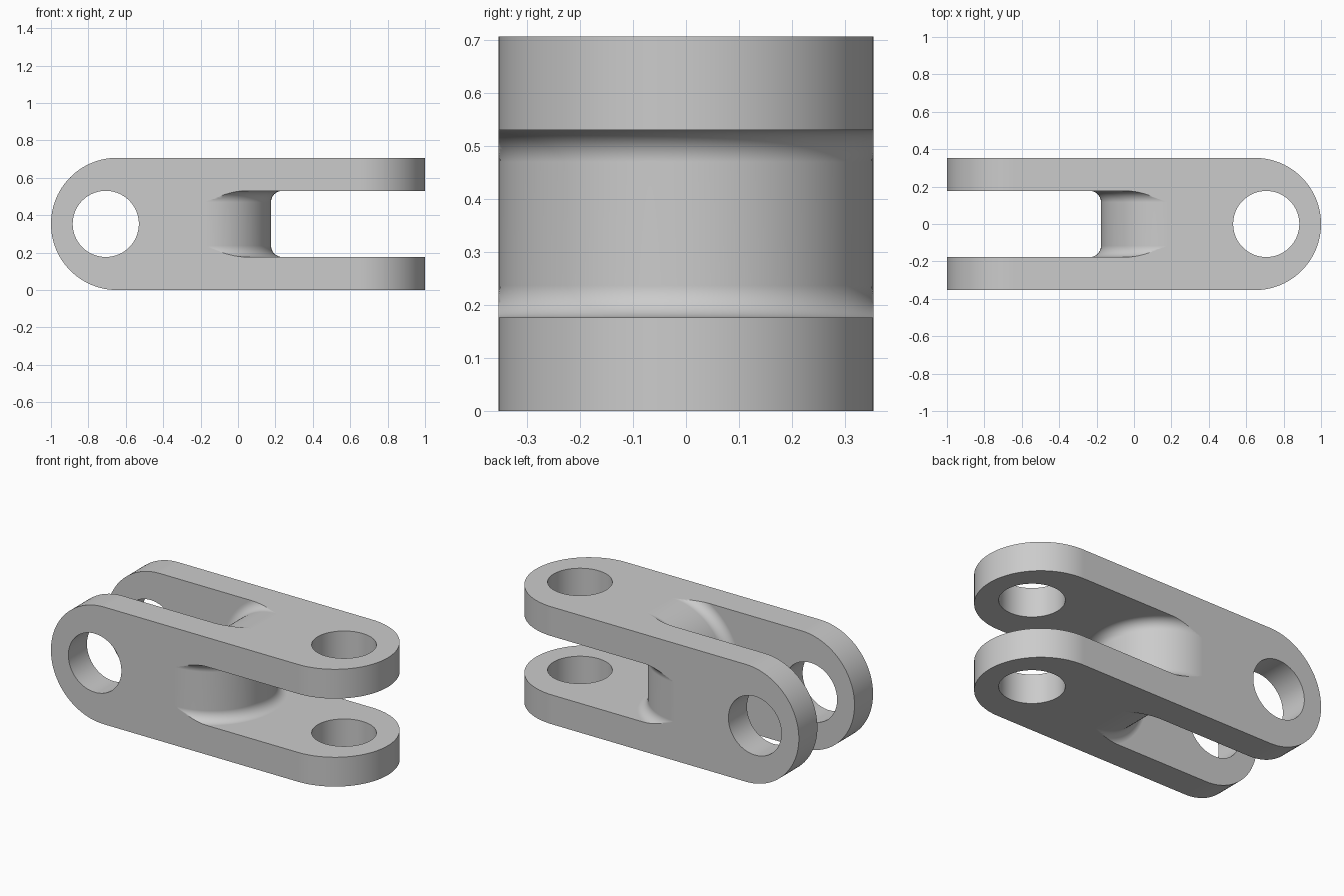
import bpy, bmesh, math
from mathutils import Matrix, Vector

if "Cube" in bpy.data.objects:
    bpy.data.objects.remove(bpy.data.objects["Cube"], do_unlink=True)

H = 0.3535        # half width of the square bar
SLOT = H / 2      # half height of each fork slot
FILLET = 0.06
SEG = 96
# half turn that swaps one fork with the other
SWAP = Matrix.Rotation(math.pi, 4, Vector((0, 1, 1)).normalized())

steel = bpy.data.materials.new("grey_steel")
steel.use_nodes = True
GREY = (0.6, 0.6, 0.6, 1)
steel.diffuse_color = GREY
steel.node_tree.nodes["Principled BSDF"].inputs["Base Color"].default_value = GREY


def make_object(name, bm, matrix=None):
    bmesh.ops.recalc_face_normals(bm, faces=bm.faces)
    mesh = bpy.data.meshes.new(name)
    bm.to_mesh(mesh)
    bm.free()
    if matrix:
        mesh.transform(matrix)
    mesh.materials.append(steel)
    obj = bpy.data.objects.new(name, mesh)
    bpy.context.collection.objects.link(obj)
    return obj


def prism(name, outline, half, matrix=None):
    """Extrude an xy outline between z = -half and z = half."""
    bm = bmesh.new()
    face = bm.faces.new([bm.verts.new((x, y, -half)) for x, y in outline])
    out = bmesh.ops.extrude_face_region(bm, geom=[face])
    verts = [v for v in out["geom"] if isinstance(v, bmesh.types.BMVert)]
    bmesh.ops.translate(bm, verts=verts, vec=(0, 0, 2 * half))
    return make_object(name, bm, matrix)


def lathe(name, profile, x):
    """Revolve (radius, z) points around a vertical axis at x."""
    bm = bmesh.new()
    rings = []
    for r, z in profile:
        rings.append([bm.verts.new((x + r * math.cos(a), r * math.sin(a), z))
                      for a in (2 * math.pi * i / SEG for i in range(SEG))])
    for low, high in zip(rings, rings[1:]):
        for i in range(SEG):
            j = (i + 1) % SEG
            bm.faces.new((low[i], low[j], high[j], high[i]))
    bm.faces.new(rings[0])
    bm.faces.new(rings[-1])
    return make_object(name, bm)


def boolean(target, tool, operation):
    """Apply a boolean and discard the tool."""
    mod = target.modifiers.new("cut", "BOOLEAN")
    mod.operation, mod.object, mod.solver = operation, tool, "EXACT"
    bpy.context.view_layer.objects.active = target
    bpy.ops.object.modifier_apply(modifier=mod.name)
    bpy.data.objects.remove(tool, do_unlink=True)


def circle(cx, r, start, end, n):
    angles = [start + (end - start) * i / n for i in range(n + 1)]
    return [(cx + r * math.cos(a), r * math.sin(a)) for a in angles]


def rounded_bar(name, matrix=None):
    arc = circle(1 - H, H, -math.pi / 2, math.pi / 2, SEG // 2)
    return prism(name, arc + [(-1.5, H), (-1.5, -H)], 1, matrix)


def slot_cutter(name, matrix=None):
    # open slot whose inner end wraps around a filleted round core
    slot = prism(name, [(-SLOT, -1), (1.5, -1), (1.5, 1), (-SLOT, 1)], SLOT)
    upper = [(H + FILLET * (1 - math.cos(a)), SLOT - FILLET * (1 - math.sin(a)))
             for a in (math.pi / 2 * i / 12 for i in range(13))]
    upper.append((H + FILLET, SLOT + 0.1))
    profile = [(r, -z) for r, z in reversed(upper)] + upper
    boolean(slot, lathe("core_helper", profile, -SLOT), "DIFFERENCE")
    if matrix:
        slot.data.transform(matrix)
    return slot


def hole_cutter(name, matrix=None):
    outline = circle(2 * H, SLOT, 0, 2 * math.pi, SEG)[:-1]
    return prism(name, outline, 1, matrix)


# bar with one end rounded in plan and the other rounded in elevation
link = rounded_bar("double_fork_link")
boolean(link, rounded_bar("bar_helper", SWAP), "INTERSECT")

# slot and pin hole in each fork
for matrix in (None, SWAP):
    boolean(link, slot_cutter("slot_helper", matrix), "DIFFERENCE")
    boolean(link, hole_cutter("hole_helper", matrix), "DIFFERENCE")

# rest on the ground, smooth the curves and keep the flats flat
link.data.transform(Matrix.Translation((0, 0, H)))
bpy.ops.object.select_all(action="DESELECT")
link.select_set(True)
bpy.context.view_layer.objects.active = link
bpy.ops.object.shade_smooth_by_angle(angle=math.radians(30))
weighted = link.modifiers.new("flat_faces", "WEIGHTED_NORMAL")
weighted.keep_sharp = True
